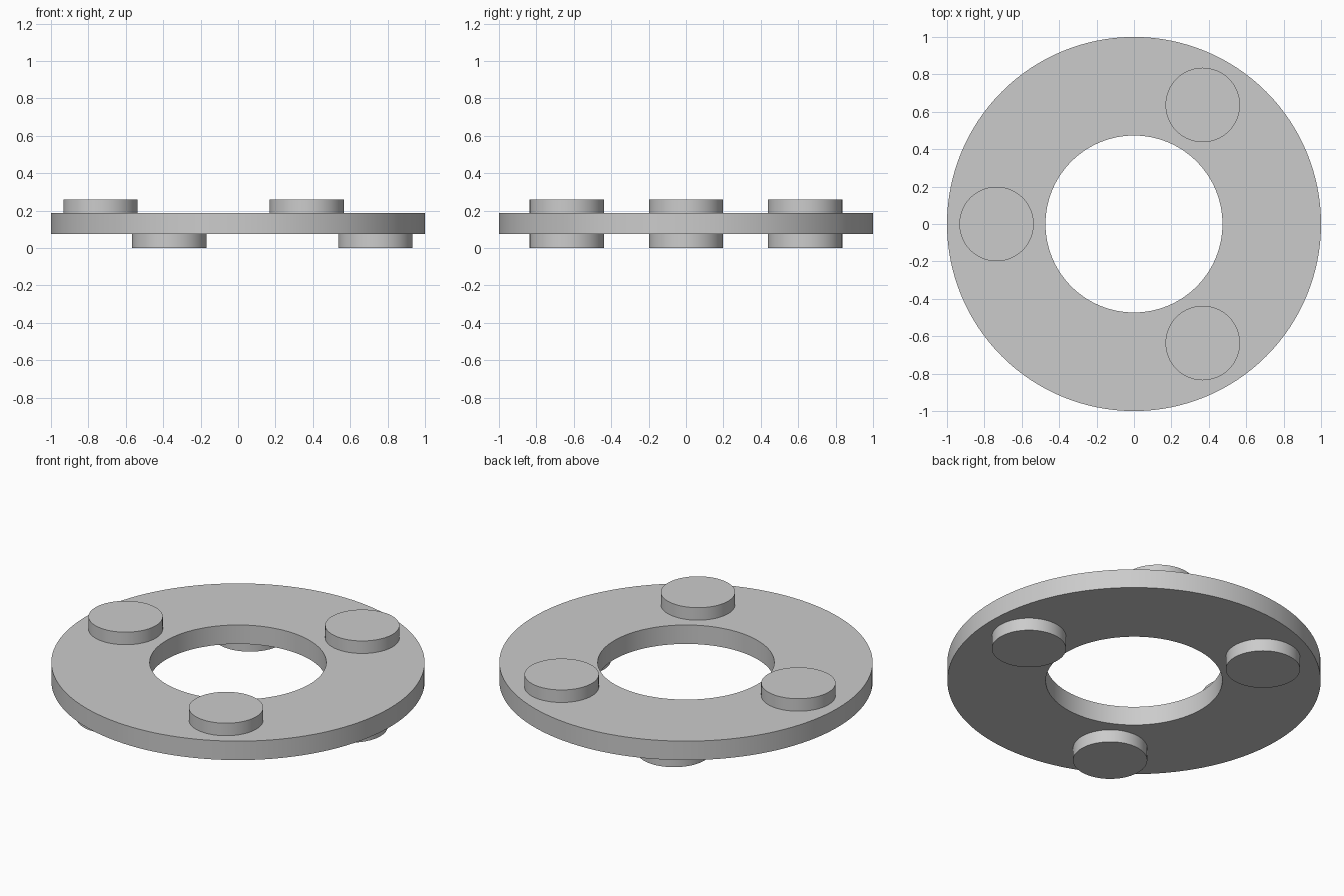
import bpy, bmesh, math

if "Cube" in bpy.data.objects:
    bpy.data.objects.remove(bpy.data.objects["Cube"])

RING_LOW, RING_HIGH, TOTAL = 0.074, 0.186, 0.26
OUTER, INNER = 1.0, 0.473
PAD_R, PAD_ORBIT = 0.199, 0.735

grey = bpy.data.materials.new("light_grey")
grey.diffuse_color = (0.6, 0.6, 0.6, 1)
grey.use_nodes = True
grey.node_tree.nodes["Principled BSDF"].inputs["Base Color"].default_value = grey.diffuse_color


def finish(bm, name):
    bmesh.ops.recalc_face_normals(bm, faces=bm.faces)
    mesh = bpy.data.meshes.new(name)
    bm.to_mesh(mesh)
    bm.free()
    mesh.materials.append(grey)
    obj = bpy.data.objects.new(name, mesh)
    bpy.context.collection.objects.link(obj)
    bpy.ops.object.select_all(action='DESELECT')
    obj.select_set(True)
    bpy.context.view_layer.objects.active = obj
    bpy.ops.object.shade_smooth_by_angle(angle=math.radians(30))
    return obj


# Flat ring: a rectangular section spun around z
bm = bmesh.new()
section = [bm.verts.new((r, 0, z)) for r, z in (
    (INNER, RING_LOW), (OUTER, RING_LOW), (OUTER, RING_HIGH), (INNER, RING_HIGH))]
edges = [bm.edges.new((section[i], section[(i + 1) % 4])) for i in range(4)]
bmesh.ops.spin(bm, geom=section + edges, axis=(0, 0, 1), cent=(0, 0, 0),
               angle=math.tau, steps=128, use_merge=True)
bmesh.ops.remove_doubles(bm, verts=bm.verts, dist=1e-5)
finish(bm, "ring")


# Round pads: three above and three below, staggered by 60 degrees
def pad(name, angle, low, high):
    bm = bmesh.new()
    bmesh.ops.create_cone(bm, cap_ends=True, segments=64, radius1=PAD_R,
                          radius2=PAD_R, depth=high - low)
    obj = finish(bm, name)
    a = math.radians(angle)
    obj.location = (PAD_ORBIT * math.cos(a), PAD_ORBIT * math.sin(a), (low + high) / 2)


for i in range(3):
    pad(f"upper_pad_{i + 1}", 60 + 120 * i, RING_HIGH, TOTAL)
    pad(f"lower_pad_{i + 1}", 120 * i, 0, RING_LOW)
